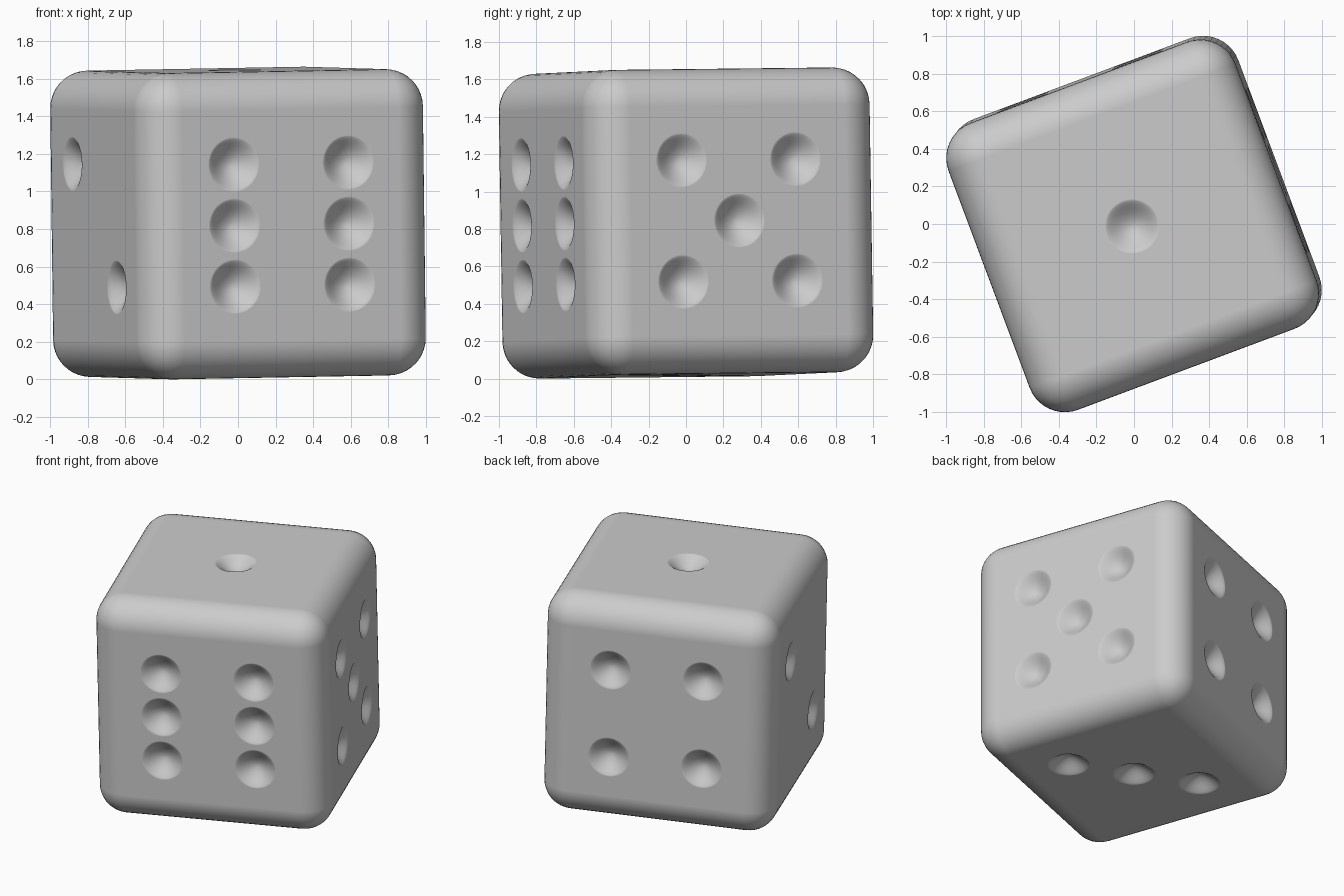
import bpy, bmesh, math
from mathutils import Matrix, Vector

if "Cube" in bpy.data.objects:
    bpy.data.objects.remove(bpy.data.objects["Cube"], do_unlink=True)

HALF, EDGE_RADIUS = 0.815, 0.2
PIP_RADIUS, PIP_DEPTH, PIP_GAP = 0.145, 0.075, 0.325

grey = bpy.data.materials.new("plain_grey")
grey.use_nodes = True
colour = (0.6, 0.6, 0.6, 1)
grey.diffuse_color = colour
grey.node_tree.nodes["Principled BSDF"].inputs["Base Color"].default_value = colour


def make_object(name, bm):
    mesh = bpy.data.meshes.new(name)
    bm.to_mesh(mesh)
    bm.free()
    obj = bpy.data.objects.new(name, mesh)
    bpy.context.collection.objects.link(obj)
    return obj


def add_pip(bm, place, sides=40):
    """Closed bowl with a softly flared lip, opening along local +z."""
    rows = [(t, -PIP_DEPTH * (1 - t * t) ** 1.5)
            for t in (0.12, 0.25, 0.38, 0.5, 0.6, 0.7, 0.8, 0.88, 0.95)]
    rows += [(1.05, 0.002), (1.05, 0.1)]
    rings = []
    for t, z in rows:
        ring = []
        for i in range(sides):
            a = math.tau * i / sides
            p = Vector((math.cos(a) * t * PIP_RADIUS, math.sin(a) * t * PIP_RADIUS, z))
            ring.append(bm.verts.new(place @ p))
        rings.append(ring)
    tip = bm.verts.new(place @ Vector((0, 0, -PIP_DEPTH)))
    for i in range(sides):
        j = (i + 1) % sides
        bm.faces.new((tip, rings[0][j], rings[0][i]))
        for low, high in zip(rings, rings[1:]):
            bm.faces.new((low[i], low[j], high[j], high[i]))
    bm.faces.new(rings[-1])


# Rounded cube body
bm = bmesh.new()
bmesh.ops.create_cube(bm, size=2 * HALF)
bmesh.ops.bevel(bm, geom=bm.edges[:], offset=EDGE_RADIUS, segments=10,
                profile=0.5, affect='EDGES')
die = make_object("die_body", bm)
die.data.materials.append(grey)

# Pip layouts: face normal, face right, face up, then spots on the face grid
X, Y, Z = Vector((1, 0, 0)), Vector((0, 1, 0)), Vector((0, 0, 1))
corners = [(-1, -1), (-1, 1), (1, -1), (1, 1)]
faces = [
    (Z, X, [(0, 0)]),
    (-X, -Y, [(-1, 1), (1, -1)]),
    (-Z, X, [(-1, -1), (0, 0), (1, 1)]),
    (Y, -X, corners),
    (X, Y, corners + [(0, 0)]),
    (-Y, X, corners + [(-1, 0), (1, 0)]),
]
bm = bmesh.new()
for normal, right, spots in faces:
    up = normal.cross(right)
    for u, v in spots:
        place = Matrix((right, up, normal)).transposed().to_4x4()
        place.translation = normal * HALF + (right * u + up * v) * PIP_GAP
        add_pip(bm, place)
bmesh.ops.recalc_face_normals(bm, faces=bm.faces[:])
cutter = make_object("pip_cutter", bm)
cutter.data.materials.append(grey)
cutter.hide_render = True

# Carve the pips, then smooth with flat sides kept flat
bpy.ops.object.select_all(action='DESELECT')
bpy.context.view_layer.objects.active = die
die.select_set(True)
carve = die.modifiers.new("carve_pips", 'BOOLEAN')
carve.operation, carve.solver, carve.object = 'DIFFERENCE', 'EXACT', cutter
bpy.ops.object.modifier_apply(modifier=carve.name)
bpy.data.objects.remove(cutter, do_unlink=True)
bpy.ops.object.shade_smooth()
weighted = die.modifiers.new("weighted_normals", 'WEIGHTED_NORMAL')
weighted.weight = 100

# Turn and tip slightly, then rest on the ground
turn = (Matrix.Rotation(math.radians(-0.7), 4, 'Y')
        @ Matrix.Rotation(math.radians(0.9), 4, 'X')
        @ Matrix.Rotation(math.radians(20.5), 4, 'Z'))
die.data.transform(turn)
lowest = min(v.co.z for v in die.data.vertices)
die.data.transform(Matrix.Translation((0, 0, -lowest)))
